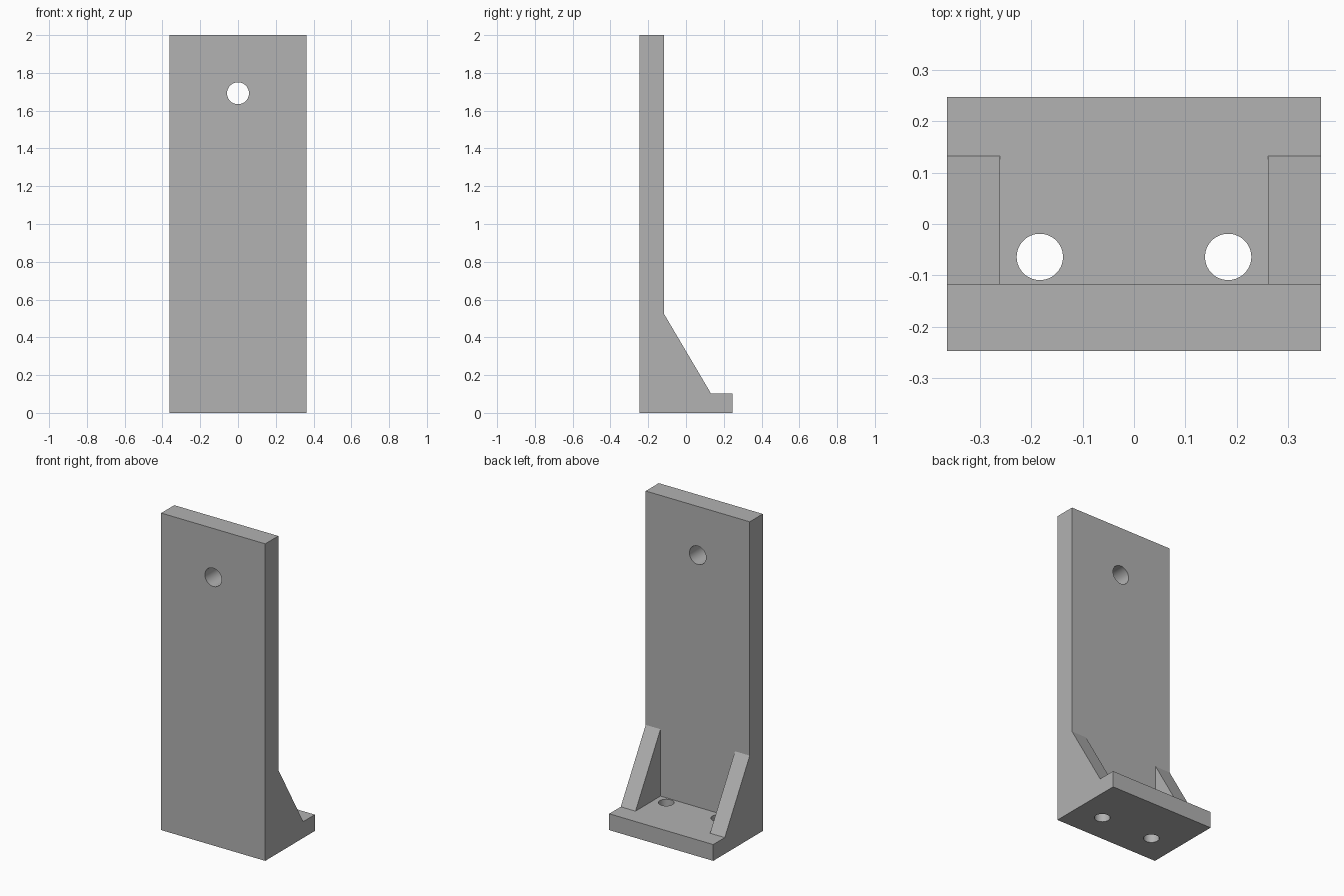
import bpy, bmesh
from math import radians
from mathutils import Matrix, Vector

cube = bpy.data.objects.get("Cube")
if cube:
    bpy.data.objects.remove(cube, do_unlink=True)

HALF_W, HALF_D = 0.363, 0.247
PLATE_BACK = -0.117       # rear face of the upright
BASE_TOP = 0.103          # upper face of the foot
GUSSET_IN = 0.26          # inner face of each gusset

grey = bpy.data.materials.new("plain grey")
grey.use_nodes = True
colour = (0.445, 0.445, 0.445, 1)
grey.diffuse_color = colour
grey.node_tree.nodes["Principled BSDF"].inputs["Base Color"].default_value = colour


def make_object(name, bm):
    bmesh.ops.recalc_face_normals(bm, faces=bm.faces)
    mesh = bpy.data.meshes.new(name)
    bm.to_mesh(mesh)
    bm.free()
    mesh.materials.append(grey)
    obj = bpy.data.objects.new(name, mesh)
    bpy.context.collection.objects.link(obj)
    return obj


def extrude_profile(name, profile, half_width):
    """Extrude a (y, z) outline symmetrically along x."""
    bm = bmesh.new()
    face = bm.faces.new([bm.verts.new((-half_width, y, z)) for y, z in profile])
    moved = bmesh.ops.extrude_face_region(bm, geom=[face])["geom"]
    verts = [v for v in moved if isinstance(v, bmesh.types.BMVert)]
    bmesh.ops.translate(bm, vec=Vector((2 * half_width, 0, 0)), verts=verts)
    return make_object(name, bm)


def drill(name, centre, radius, rotation=Matrix()):
    bm = bmesh.new()
    bmesh.ops.create_cone(bm, cap_ends=True, segments=64, radius1=radius, radius2=radius,
                          depth=0.4, matrix=Matrix.Translation(centre) @ rotation)
    return make_object(name, bm)


# Side outline: upright, sloping gusset and foot
bracket = extrude_profile("angle_bracket", [
    (-HALF_D, 0), (HALF_D, 0), (HALF_D, BASE_TOP), (0.132, BASE_TOP),
    (PLATE_BACK, 0.525), (PLATE_BACK, 2), (-HALF_D, 2)], HALF_W)

# Space between the two gussets, and the three bolt holes
cutters = [extrude_profile("gusset_gap_cutter", [
    (PLATE_BACK, BASE_TOP), (0.4, BASE_TOP), (0.4, 0.8), (PLATE_BACK, 0.8)], GUSSET_IN)]
cutters.append(drill("upright_hole_cutter", (0, -0.18, 1.692), 0.058,
                     Matrix.Rotation(radians(90), 4, "X")))
for side, x in (("left", 0.183), ("right", -0.183)):
    cutters.append(drill(side + "_foot_hole_cutter", (x, -0.064, 0), 0.045))

bpy.ops.object.select_all(action="DESELECT")
bpy.context.view_layer.objects.active = bracket
bracket.select_set(True)
for cutter in cutters:
    mod = bracket.modifiers.new(cutter.name, "BOOLEAN")
    mod.operation = "DIFFERENCE"
    mod.solver = "EXACT"
    mod.object = cutter
    bpy.ops.object.modifier_apply(modifier=mod.name)
    bpy.data.objects.remove(cutter, do_unlink=True)

bpy.ops.object.shade_smooth_by_angle(angle=radians(30))
